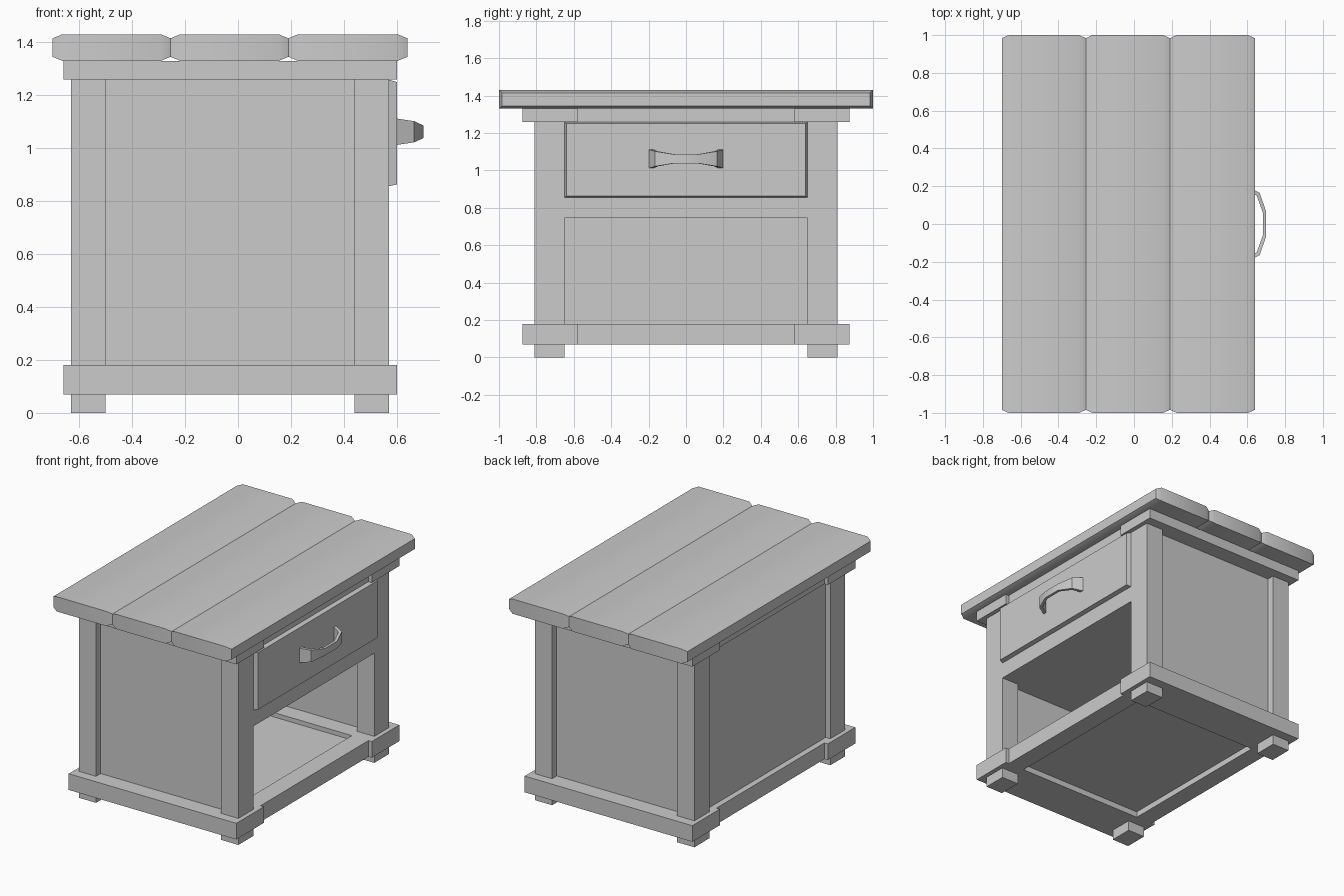
import bpy, bmesh

cube = bpy.data.objects.get("Cube")
if cube:
    bpy.data.objects.remove(cube, do_unlink=True)

grey = bpy.data.materials.new("plain grey")
grey.use_nodes = True
COLOUR = (0.6, 0.6, 0.6, 1)
grey.diffuse_color = COLOUR
grey.node_tree.nodes["Principled BSDF"].inputs["Base Color"].default_value = COLOUR


def loft(name, rings, smooth=False):
    """Join equal rings of points with side faces and cap both ends."""
    bm = bmesh.new()
    loops = [[bm.verts.new(p) for p in ring] for ring in rings]
    n = len(loops[0])
    for a, b in zip(loops, loops[1:]):
        for i in range(n):
            j = (i + 1) % n
            bm.faces.new((a[i], a[j], b[j], b[i]))
    bm.faces.new(loops[0])
    bm.faces.new(loops[-1])
    bmesh.ops.recalc_face_normals(bm, faces=bm.faces)
    mesh = bpy.data.meshes.new(name)
    bm.to_mesh(mesh)
    bm.free()
    mesh.materials.append(grey)
    obj = bpy.data.objects.new(name, mesh)
    bpy.context.collection.objects.link(obj)
    if smooth:
        bpy.ops.object.select_all(action='DESELECT')
        obj.select_set(True)
        bpy.context.view_layer.objects.active = obj
        bpy.ops.object.shade_smooth_by_angle(angle=0.6)
    return obj


def rect(x, y0, y1, z0, z1):
    return [(x, y0, z0), (x, y1, z0), (x, y1, z1), (x, y0, z1)]


def box(name, x0, x1, y0, y1, z0, z1):
    return loft(name, [rect(x0, y0, y1, z0, z1), rect(x1, y0, y1, z0, z1)])


def side_box(name, s, x0, x1, y0, y1, z0, z1):
    """Box on the side s (-1 or 1) of the y = 0 plane."""
    a, b = sorted((s * y0, s * y1))
    return box(name, x0, x1, a, b, z0, z1)


# Legs and recessed side panels
for s, side in ((-1, "right"), (1, "left")):
    side_box(f"{side}_back_leg", s, -0.63, -0.5, 0.65, 0.81, 0, 1.26)
    side_box(f"{side}_front_leg", s, 0.44, 0.57, 0.65, 0.81, 0, 1.26)
    side_box(f"{side}_panel", s, -0.5, 0.44, 0.70, 0.76, 0.15, 1.28)
box("back_panel", -0.595, -0.55, -0.65, 0.65, 0.15, 1.28)

# Base and top frames: long side rails with slightly recessed cross rails
for level, z0, z1 in (("base", 0.07, 0.18), ("top", 1.26, 1.33)):
    for s, side in ((-1, "right"), (1, "left")):
        side_box(f"{level}_{side}_rail", s, -0.66, 0.6, 0.58, 0.875, z0, z1)
    box(f"{level}_back_rail", -0.635, -0.51, -0.58, 0.58, z0, z1)
    box(f"{level}_front_rail", 0.45, 0.575, -0.58, 0.58, z0, z1)

# Floor, shelf and drawer surround
box("floor", -0.52, 0.46, -0.59, 0.59, 0.11, 0.15)
box("shelf", -0.56, 0.44, -0.71, 0.71, 0.745, 0.78)
box("drawer_surround", 0.44, 0.57, -0.65, 0.65, 0.745, 1.26)

# Drawer front, tapering outward
loft("drawer_front", [rect(0.565, -0.65, 0.65, 0.855, 1.26),
                      rect(0.6, -0.64, 0.64, 0.863, 1.25)])

# Curved handle: outer x, inner x, outer y, inner y, half height
half = [(0.598, 0.598, 0.2, 0.175, 0.05),
        (0.665, 0.65, 0.165, 0.15, 0.04),
        (0.70, 0.682, 0.065, 0.06, 0.024)]
path = [(xo, xi, -yo, -yi, h) for xo, xi, yo, yi, h in half] + half[::-1]
MID = 1.062
loft("drawer_handle", [[(xo, yo, MID - h), (xo, yo, MID + h),
                        (xi, yi, MID + h), (xi, yi, MID - h)]
                       for xo, xi, yo, yi, h in path], smooth=True)

# Three chamfered top planks
edges = [-0.70, -0.255, 0.19, 0.64]
for i, (x0, x1) in enumerate(zip(edges, edges[1:])):
    loft(f"top_plank_{i + 1}", [rect(x, -y, y, 1.38 - h, 1.38 + h) for x, y, h in (
        (x0, 0.984, 0.035), (x0 + 0.036, 1, 0.05),
        (x1 - 0.036, 1, 0.05), (x1, 0.984, 0.035))], smooth=True)
